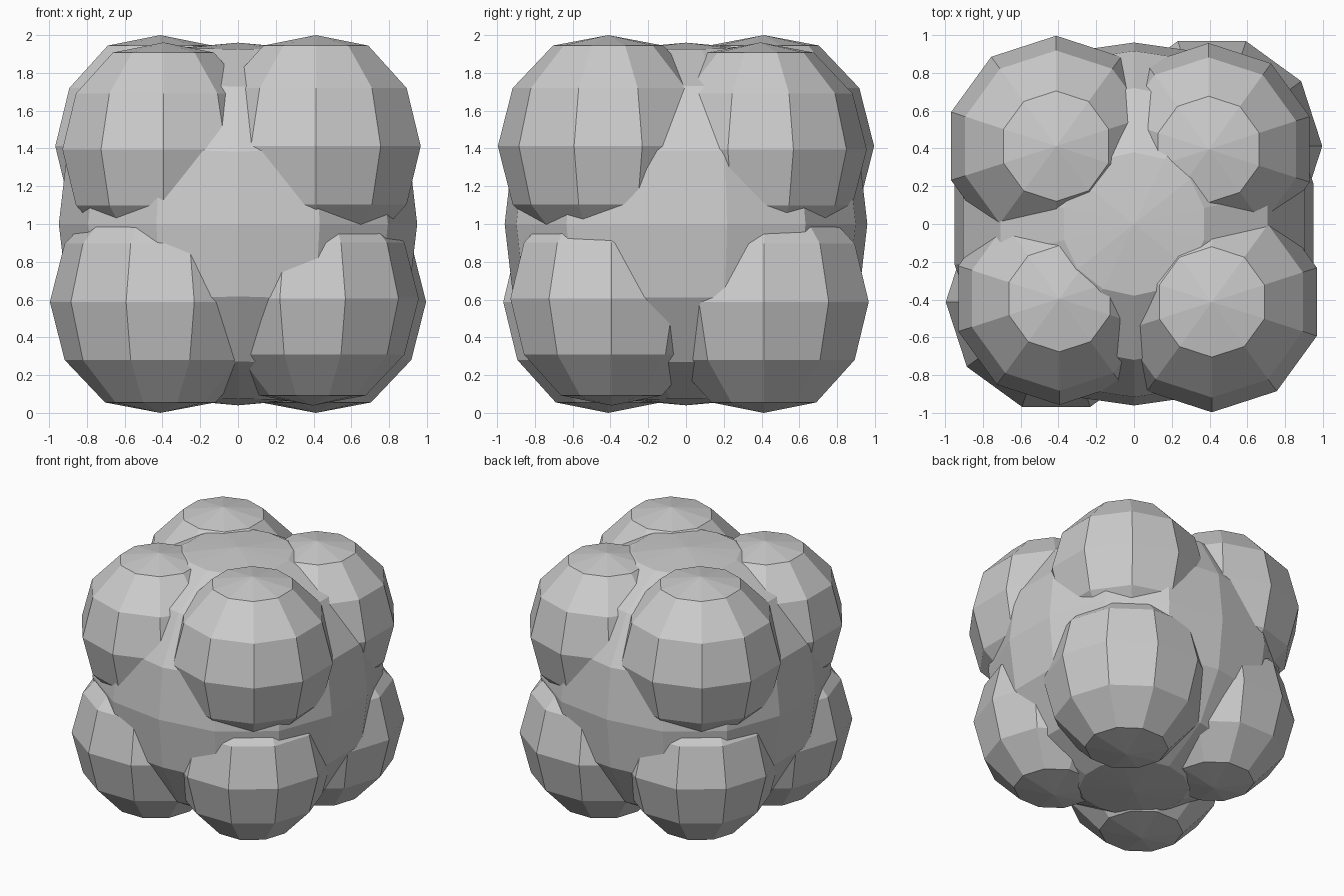
import bpy, bmesh, math
from mathutils import Matrix

if "Cube" in bpy.data.objects:
    bpy.data.objects.remove(bpy.data.objects["Cube"])


def ball(name, loc, radius, height, pole, segs, rings, turn, boxy=2.0):
    """Flat-shaded low-poly sphere with flattened poles, turned about z."""
    bm = bmesh.new()
    bmesh.ops.create_uvsphere(bm, u_segments=segs, v_segments=rings, radius=1)
    bm.transform(Matrix.Rotation(turn, 4, 'Z'))
    for v in bm.verts:
        # swell towards a rounded box, keeping the axis extents
        v.co /= sum(abs(c) ** boxy for c in v.co) ** (1 / boxy)
        v.co.x *= radius
        v.co.y *= radius
        v.co.z = max(-pole, min(pole, v.co.z * height))
    bm.transform(Matrix.Translation(loc))
    mesh = bpy.data.meshes.new(name)
    bm.to_mesh(mesh)
    bm.free()
    obj = bpy.data.objects.new(name, mesh)
    bpy.context.collection.objects.link(obj)
    return obj


# Central core, slightly boxy, a corner facing front and back
ball("core", (0, 0, 1), 0.96, 0.97, 0.96, 14, 8, 0, 2.4)

# Eight corner lobes; outer and slightly sunken ones alternate around the cube
for sx in (-1, 1):
    for sy in (-1, 1):
        for sz in (-1, 1):
            big = sx * sy * sz < 0
            radius, off = (0.584, 0.412) if big else (0.562, 0.395)
            height, pole = (0.615, 0.588) if big else (0.592, 0.566)
            # upper lobes have a corner facing y, lower lobes a corner facing x
            turn = 0 if sz > 0 else math.radians(90)
            name = "lobe_%s_%s_%s" % ("upper" if sz > 0 else "lower",
                                      "back" if sy > 0 else "front",
                                      "right" if sx > 0 else "left")
            ball(name, (off * sx, off * sy, 1 + off * sz), radius,
                 height, pole, 10, 6, turn)
